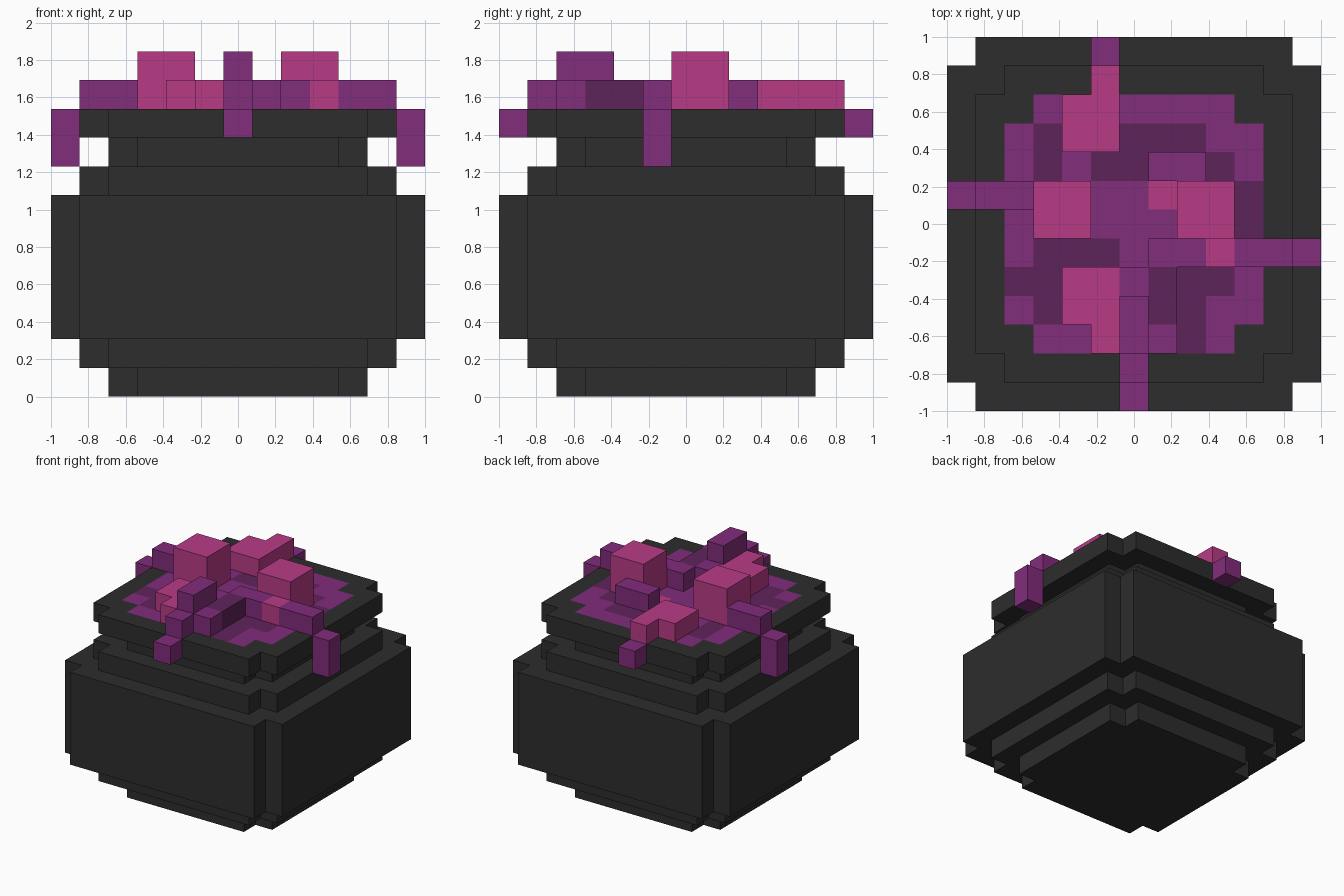
import bpy, bmesh

cube = bpy.data.objects.get("Cube")
if cube:
    bpy.data.objects.remove(cube, do_unlink=True)

N = 13          # grid cells along each side
U = 2 / N       # size of one cell


def make_material(name, rgb):
    mat = bpy.data.materials.new(name)
    mat.use_nodes = True
    color = (*rgb, 1)
    mat.diffuse_color = color
    bsdf = mat.node_tree.nodes["Principled BSDF"]
    bsdf.inputs["Base Color"].default_value = color
    bsdf.inputs["Roughness"].default_value = 0.9
    return mat


charcoal = make_material("charcoal", (0.026, 0.026, 0.026))
purple = make_material("purple", (0.219, 0.026, 0.198))
plum = make_material("dark plum", (0.114, 0.017, 0.105))
pink = make_material("pink", (0.479, 0.044, 0.238))


def finish(bm, name, mats):
    bmesh.ops.recalc_face_normals(bm, faces=bm.faces)
    mesh = bpy.data.meshes.new(name)
    bm.to_mesh(mesh)
    bm.free()
    for mat in mats:
        mesh.materials.append(mat)
    obj = bpy.data.objects.new(name, mesh)
    bpy.context.collection.objects.link(obj)
    return obj


def extrude_up(bm, faces, height):
    geom = bmesh.ops.extrude_face_region(bm, geom=faces)["geom"]
    verts = [g for g in geom if isinstance(g, bmesh.types.BMVert)]
    bmesh.ops.translate(bm, verts=verts, vec=(0, 0, height))


def slab(name, width, layer, layers):
    """Square slab with one-cell notches in its corners."""
    a = width * U / 2
    b = a - U
    quarter = [(a, b), (b, b), (b, a)]
    points = []
    for _ in range(4):
        points += quarter
        quarter = [(-y, x) for x, y in quarter]
    bm = bmesh.new()
    face = bm.faces.new([bm.verts.new((x, y, layer * U)) for x, y in points])
    extrude_up(bm, [face], layers * U)
    return finish(bm, name, [charcoal])


def block(name, mat, col, row, cols=1, rows=1, layer=10, layers=1):
    """Box on the cell grid; rows count from the back."""
    x, y, z = -1 + col * U, 1 - row * U, layer * U
    w, d = cols * U, rows * U
    bm = bmesh.new()
    corners = [(x, y), (x, y - d), (x + w, y - d), (x + w, y)]
    face = bm.faces.new([bm.verts.new((*c, z)) for c in corners])
    extrude_up(bm, [face], layers * U)
    return finish(bm, name, [mat])


# Cauldron body, from the foot up to the rim
slab("foot", 9, 0, 1)
slab("lower_step", 11, 1, 1)
slab("belly", 13, 2, 5)
slab("shoulder", 11, 7, 1)
slab("neck", 9, 8, 1)
slab("rim", 11, 9, 1)

# Mottled liquid surface: one thin plate, coloured cell by cell
PATTERN = [
    ".PPPPPPP.",
    "PDPPDDDPP",
    "PDPDDPPDP",
    "PPPPPKPPD",
    "PPPPPPPPD",
    "PDDDPPPPP",
    "DDPPPDDDP",
    "PDPPPDDPP",
    ".PPPPPDP.",
]
LIQUID = [purple, plum, pink]
bm = bmesh.new()
for r, line in enumerate(PATTERN):
    for c, code in enumerate(line):
        if code == ".":
            continue
        x, y, z = -1 + (c + 2) * U, 1 - (r + 2) * U, 10 * U + 0.003
        corners = [(x, y), (x, y - U), (x + U, y - U), (x + U, y)]
        face = bm.faces.new([bm.verts.new((*p, z)) for p in corners])
        face.material_index = "PDK".index(code)
bmesh.ops.remove_doubles(bm, verts=bm.verts, dist=0.001)
finish(bm, "liquid_surface", LIQUID)

# Back spill
block("back_foam", pink, 4, 2, 2, 2)
block("back_foam_lip", pink, 5, 1)
block("back_drip", purple, 5, 0, layer=9)

# Spill on the -x side
block("right_bubble", pink, 3, 5, 2, 2, layers=2)
block("right_spill", purple, 1, 5, 2)
block("right_drip", purple, 0, 5, layer=8, layers=2)

# Spill on the +x side
block("left_bubble", pink, 8, 5, 2, 2, layers=2)
block("left_spill_inner", purple, 7, 7, 2)
block("left_spill_foam", pink, 9, 7)
block("left_spill", purple, 10, 7, 2)
block("left_drip", purple, 12, 7, layer=8, layers=2)
block("small_ripple", purple, 7, 4, 2)

# Front spill
block("front_foam", pink, 4, 8, 2, 2)
block("front_foam_lip", pink, 5, 10)
block("front_spill", purple, 6, 8, 1, 4)
block("front_crest", purple, 6, 9, 1, 2, layer=11)
block("front_dark_clump", plum, 7, 8, 1, 2)
block("front_clump", purple, 7, 10)
block("front_drip", purple, 6, 12, layer=9)
